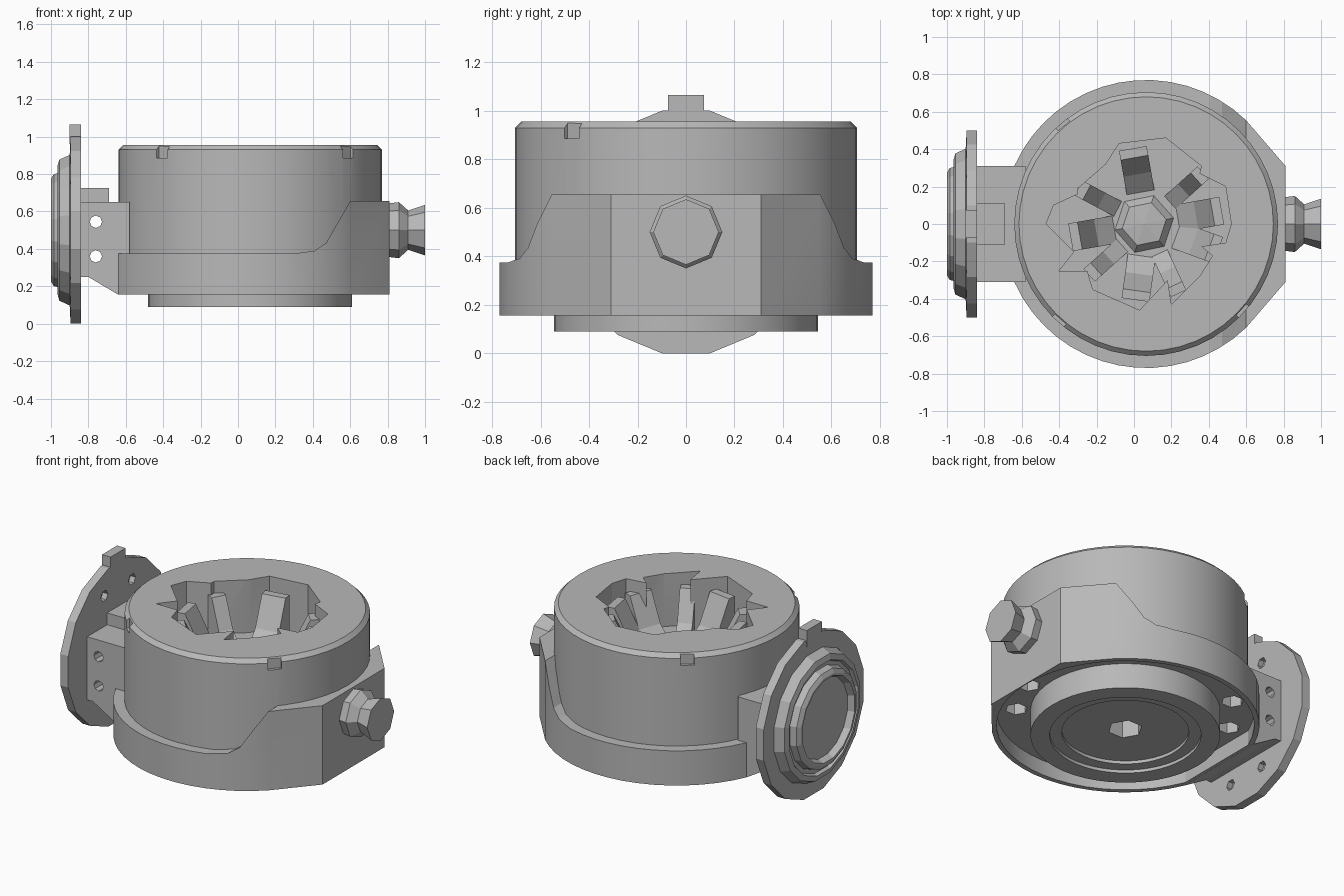
import bpy, bmesh
from math import sin, cos, pi, radians
from mathutils import Vector, Matrix

cube = bpy.data.objects.get("Cube")
if cube:
    bpy.data.objects.remove(cube)

grey = bpy.data.materials.new("plain grey")
grey.use_nodes = True
COLOUR = (0.48, 0.48, 0.48, 1)
grey.diffuse_color = COLOUR
grey.node_tree.nodes["Principled BSDF"].inputs["Base Color"].default_value = COLOUR

CX = 0.065  # drum axis
DRUM = Vector((CX, 0, 0))
PLACE = {"x": lambda a, b, t: (t, a, b),
         "y": lambda a, b, t: (a, t, b),
         "z": lambda a, b, t: (a, b, t)}


def finish(name, bm):
    bmesh.ops.remove_doubles(bm, verts=bm.verts, dist=1e-5)
    bmesh.ops.recalc_face_normals(bm, faces=bm.faces)
    mesh = bpy.data.meshes.new(name)
    bm.to_mesh(mesh)
    bm.free()
    mesh.materials.append(grey)
    ob = bpy.data.objects.new(name, mesh)
    bpy.context.collection.objects.link(ob)
    return ob


def prism(name, pts, axis, lo, hi, turn=0.0):
    """Extrude a flat outline along an axis, then turn it about the drum axis."""
    bm = bmesh.new()
    ends = [[bm.verts.new(PLACE[axis](a, b, t)) for a, b in pts] for t in (lo, hi)]
    for end in ends:
        bm.faces.new(end)
    for i in range(len(pts)):
        j = (i + 1) % len(pts)
        bm.faces.new((ends[0][i], ends[0][j], ends[1][j], ends[1][i]))
    bmesh.ops.rotate(bm, verts=bm.verts, cent=DRUM, matrix=Matrix.Rotation(turn, 3, "Z"))
    return finish(name, bm)


def lathe(name, profile, axis, centre, sides, phase=0.0):
    """Spin (radius, position) points around an axis."""
    bm = bmesh.new()
    rings = []
    for i in range(sides):
        a = 2 * pi * i / sides + phase
        rings.append([bm.verts.new(PLACE[axis](centre[0] + r * cos(a), centre[1] + r * sin(a), t))
                      for r, t in profile])
    for i in range(sides):
        p, q = rings[i], rings[(i + 1) % sides]
        for k in range(len(profile) - 1):
            loop = [p[k], q[k], q[k + 1], p[k + 1]]
            if profile[k][0] == 0:
                loop.remove(q[k])
            if profile[k + 1][0] == 0:
                loop.remove(q[k + 1])
            bm.faces.new(loop)
    return finish(name, bm)


def rod(axis, centre, radius, lo, hi, sides):
    return lathe("cutter", [(0, lo), (radius, lo), (radius, hi), (0, hi)], axis, centre, sides)


def box(name, x, y, z, turn=0.0):
    return prism(name, [(x[0], y[0]), (x[1], y[0]), (x[1], y[1]), (x[0], y[1])], "z", *z, turn)


def boolean(ob, cutters, operation="DIFFERENCE"):
    for c in cutters:
        mod = ob.modifiers.new("cut", "BOOLEAN")
        mod.operation, mod.solver, mod.object = operation, "EXACT", c
        bpy.context.view_layer.objects.active = ob
        bpy.ops.object.modifier_apply(modifier=mod.name)
        bpy.data.objects.remove(c)


def smooth(ob):
    bpy.ops.object.select_all(action="DESELECT")
    ob.select_set(True)
    bpy.context.view_layer.objects.active = ob
    bpy.ops.object.shade_smooth_by_angle(angle=radians(25))


def arc(start, end, r, steps):
    angles = [radians(start + (end - start) * i / steps) for i in range(steps + 1)]
    return [(CX + r * cos(a), r * sin(a)) for a in angles]


# Drum with stepped underside
drum = lathe("drum", [(0, .13), (.365, .13), (.365, .11), (.435, .11), (.435, .09), (.545, .09),
                      (.545, .25), (.705, .25), (.705, .93), (.68, .955), (0, .955)],
             "z", (CX, 0), 48)

# Ragged well in the top, hexagonal socket and pockets below, chipped rim
well = [(.52, 0), (.49, .2), (.35, .27), (.36, .31), (.17, .46), (-.08, .43), (-.15, .32),
        (-.3, .19), (-.3, .16), (-.43, .1), (-.47, 0), (-.32, -.15), (-.4, -.25), (-.25, -.25),
        (-.22, -.35), (.03, -.46), (.18, -.3), (.2, -.43), (.35, -.28), (.42, -.17),
        (.36, -.12), (.49, -.1)]
cuts = [prism("cutter", well, "z", .62, 1.1), rod("z", (CX, 0), .1, 0, .3, 6)]
for x, y in [arc(deg, deg, .625, 1)[0] for deg in (130, 158, 225, 322, 348)]:
    cuts.append(rod("z", (x, y), .065, .15, .36, 6))
for deg in (130, 228, 318):
    cuts.append(box("cutter", (CX + .685, CX + .8), (-.04, .04), (.885, 1.0), radians(deg)))
boolean(drum, cuts)
smooth(drum)

# Wedge vanes leaning against the well wall, alternately broad and narrow
for i, deg in enumerate((10, 42, 100, 152, 190, 222, 262, 295, 340)):
    half = .045 if i % 2 else .075
    prism(f"well_vane_{i + 1}", [(CX + .16, .61), (CX + .41, .61), (CX + .41, .88),
                                 (CX + .36, .88), (CX + .27, .70)],
          "y", -half, half, radians(deg))
lathe("well_hub", [(0, .61), (.17, .61), (.12, .66), (0, .67)], "z", (CX - .01, 0), 6, .2)

# Collar around the drum, raised towards the knob side, thin skirt below
outline = [(.81, .31)] + arc(46, 156.2, .77, 16) + arc(203.8, 314, .77, 16) + [(.81, -.31)]
collar = prism("collar", outline, "z", .155, .655)
side_shape = prism("cutter", [(-.7, .1), (.9, .1), (.9, .7), (.625, .7), (.6, .655), (.47, .43),
                              (.41, .39), (.3, .375), (-.7, .375)], "y", -1, 1)
boolean(collar, [side_shape], "INTERSECT")
boolean(collar, [rod("z", (CX, 0), .69, 0, 1, 48), rod("z", (CX, 0), .74, 0, .25, 48)])
smooth(collar)

# Bracket joining the drum to the flange
bracket = prism("bracket", [(-.85, .25), (-.8, .25), (-.64, .155), (-.62, .155), (-.62, .25),
                            (-.58, .25), (-.58, .65), (-.85, .65)], "y", -.31, .31)
boolean(bracket, [rod("y", (-.76, z), .033, -1, 1, 8) for z in (.36, .545)])
box("bracket_pad", (-.85, -.69), (-.11, .11), (.64, .725))

# Round flange with a grooved, dished outer face
flange = lathe("flange", [(0, -.84), (.51, -.84), (.51, -.895), (.41, -.9), (.385, -.955),
                          (.35, -.965), (.34, -.945), (.315, -.945), (.305, -.985),
                          (.28, -1), (.265, -1), (.25, -.96), (0, -.96)],
               "x", (0, .5), 16, pi / 16)
boolean(flange, [rod("x", (.37 * cos(a), .5 + .37 * sin(a)), .035, -.875, -.8, 6)
                 for a in map(radians, (68, 112, 248, 292))])
box("flange_tab", (-.9, -.84), (-.075, .075), (.96, 1.065))

# Faceted knob on the opposite side
lathe("knob", [(0, .78), (.14, .78), (.15, .86), (.105, .91), (.135, 1), (0, 1)],
      "x", (0, .5), 8)
